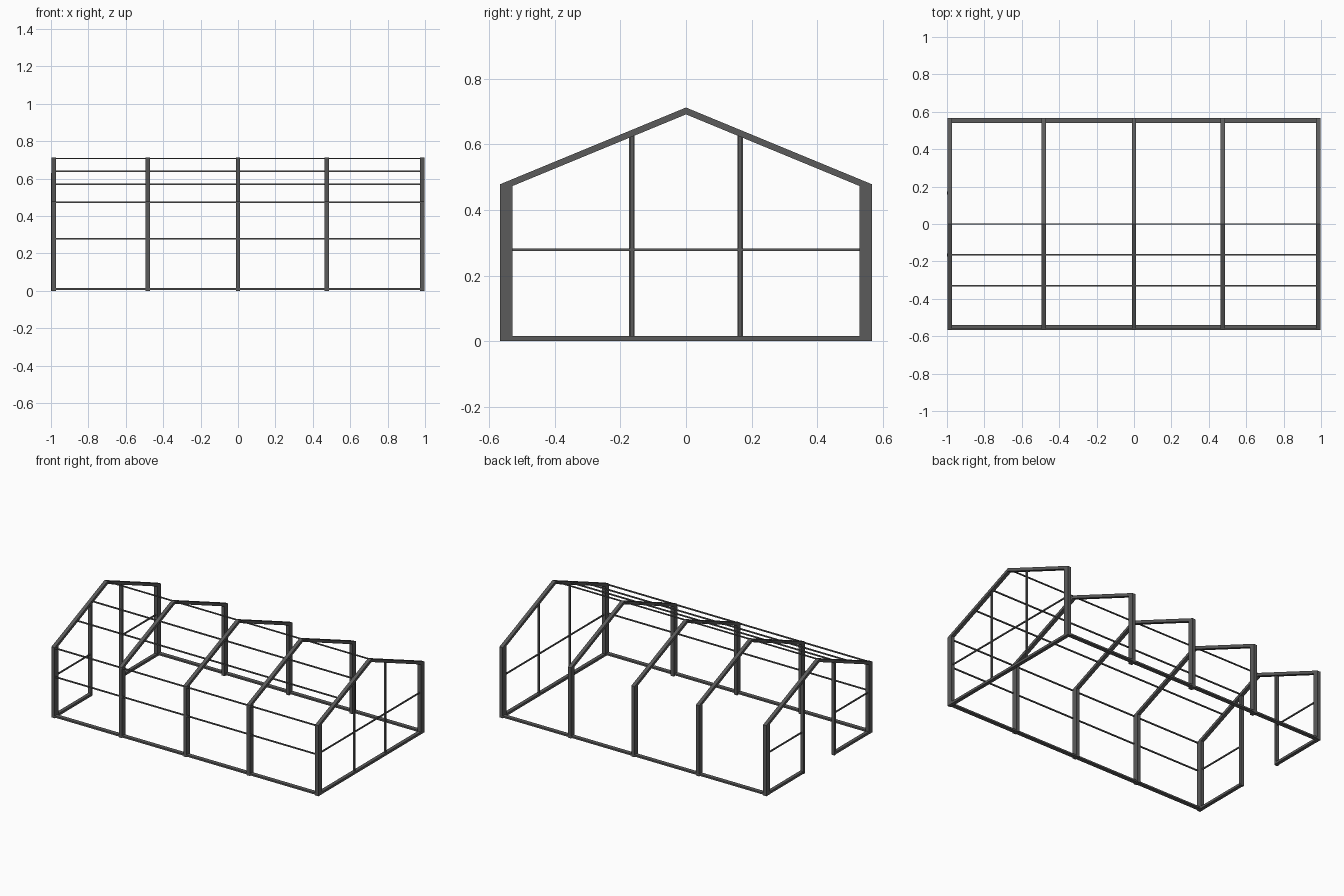
import bpy
import bmesh
from mathutils import Vector

cube = bpy.data.objects.get("Cube")
if cube:
    bpy.data.objects.remove(cube)

steel = bpy.data.materials.new("dark_grey_steel")
steel.use_nodes = True
colour = (0.105, 0.105, 0.105, 1)
steel.diffuse_color = colour
steel.node_tree.nodes["Principled BSDF"].inputs["Base Color"].default_value = colour

HALF = 0.567      # half depth of the building
EAVE = 0.478      # height of the eaves
RIDGE = 0.712     # height of the ridge
COLUMN = 0.038    # column depth
RAFTER = 0.021    # vertical rafter thickness
FRAME = 0.024     # frame width along the building
END = 0.986       # centre of the end frames
POST_Y = 0.165


def roof(y):
    return RIDGE - (RIDGE - EAVE) * abs(y) / HALF


def finish(name, bm):
    bmesh.ops.recalc_face_normals(bm, faces=bm.faces)
    mesh = bpy.data.meshes.new(name)
    bm.to_mesh(mesh)
    bm.free()
    mesh.materials.append(steel)
    obj = bpy.data.objects.new(name, mesh)
    bpy.context.collection.objects.link(obj)


def bar(name, low, high):
    """Box between two opposite corners."""
    low, high = Vector(low), Vector(high)
    bm = bmesh.new()
    bmesh.ops.create_cube(bm, size=1)
    bmesh.ops.scale(bm, vec=high - low, verts=bm.verts)
    bmesh.ops.translate(bm, vec=(low + high) / 2, verts=bm.verts)
    finish(name, bm)


def portal_frame(name, x):
    """Two columns and two rafters as one extruded outline."""
    inner = HALF - COLUMN
    side = [(HALF, 0), (HALF, EAVE), (0, RIDGE), (0, RIDGE - RAFTER),
            (inner, roof(inner) - RAFTER), (inner, 0)]
    bm = bmesh.new()
    for sign in (1, -1):
        outline = [bm.verts.new((x - FRAME / 2, sign * y, z)) for y, z in side]
        # split each half at the eave so every face is convex
        a, b, c, d, e, f = outline
        faces = [bm.faces.new((a, b, e, f)), bm.faces.new((b, c, d, e))]
        bm.normal_update()
        result = bmesh.ops.extrude_face_region(bm, geom=faces, use_keep_orig=True)
        moved = [v for v in result["geom"] if isinstance(v, bmesh.types.BMVert)]
        bmesh.ops.translate(bm, vec=(FRAME, 0, 0), verts=moved)
    # join the halves and drop the hidden faces at the ridge
    bmesh.ops.remove_doubles(bm, verts=bm.verts, dist=0.0001)
    hidden = [f for f in bm.faces if all(abs(v.co.y) < 0.0001 for v in f.verts)]
    bmesh.ops.delete(bm, geom=hidden, context="FACES")
    finish(name, bm)


# Portal frames
for i, x in enumerate((-END, -0.483, 0, 0.474, END)):
    portal_frame(f"portal_frame_{i + 1}", x)

# Long sills
for name, sign in (("front_sill", -1), ("back_sill", 1)):
    ys = sorted((sign * HALF, sign * (HALF - 0.028)))
    bar(name, (-END, ys[0], 0.005), (END, ys[1], 0.016))

# Purlins and rails on the front half only
T = 0.008
bar("ridge_purlin", (-END, -T / 2, RIDGE - T), (END, T / 2, RIDGE - 0.001))
for name, y in (("upper_purlin", -POST_Y), ("lower_purlin", -2 * POST_Y)):
    z = roof(y) - 0.002
    bar(name, (-END, y - T / 2, z - T), (END, y + T / 2, z))
for name, z in (("eave_purlin", EAVE - 0.002), ("front_rail", 0.282)):
    bar(name, (-END, -HALF + 0.001, z - T), (END, -HALF + 0.001 + T, z))

# Closed gable: sill, rail and two slim posts
bar("gable_sill", (END - FRAME / 2, -HALF, 0), (END + FRAME / 2, HALF, 0.016))
bar("gable_rail", (END - T / 2, -HALF + 0.01, 0.274), (END + T / 2, HALF - 0.01, 0.282))
for name, sign in (("front", -1), ("back", 1)):
    y = sign * POST_Y
    bar(f"gable_{name}_post", (END - 0.006, y - 0.006, 0.0),
        (END + 0.006, y + 0.006, roof(y) - 0.012))

# Open gable: door posts with sill and rail on either side of the doorway
for name, sign in (("front", -1), ("back", 1)):
    y = sign * POST_Y
    bar(f"door_{name}_post", (-1.0, y - 0.008, 0),
        (-0.977, y + 0.008, roof(y) - 0.014))
    ys = sorted((y, sign * HALF))
    bar(f"door_{name}_sill", (-END - 0.011, ys[0], 0), (-END + 0.012, ys[1], 0.016))
    bar(f"door_{name}_rail", (-END - T / 2, ys[0], 0.274), (-END + T / 2, ys[1], 0.282))
